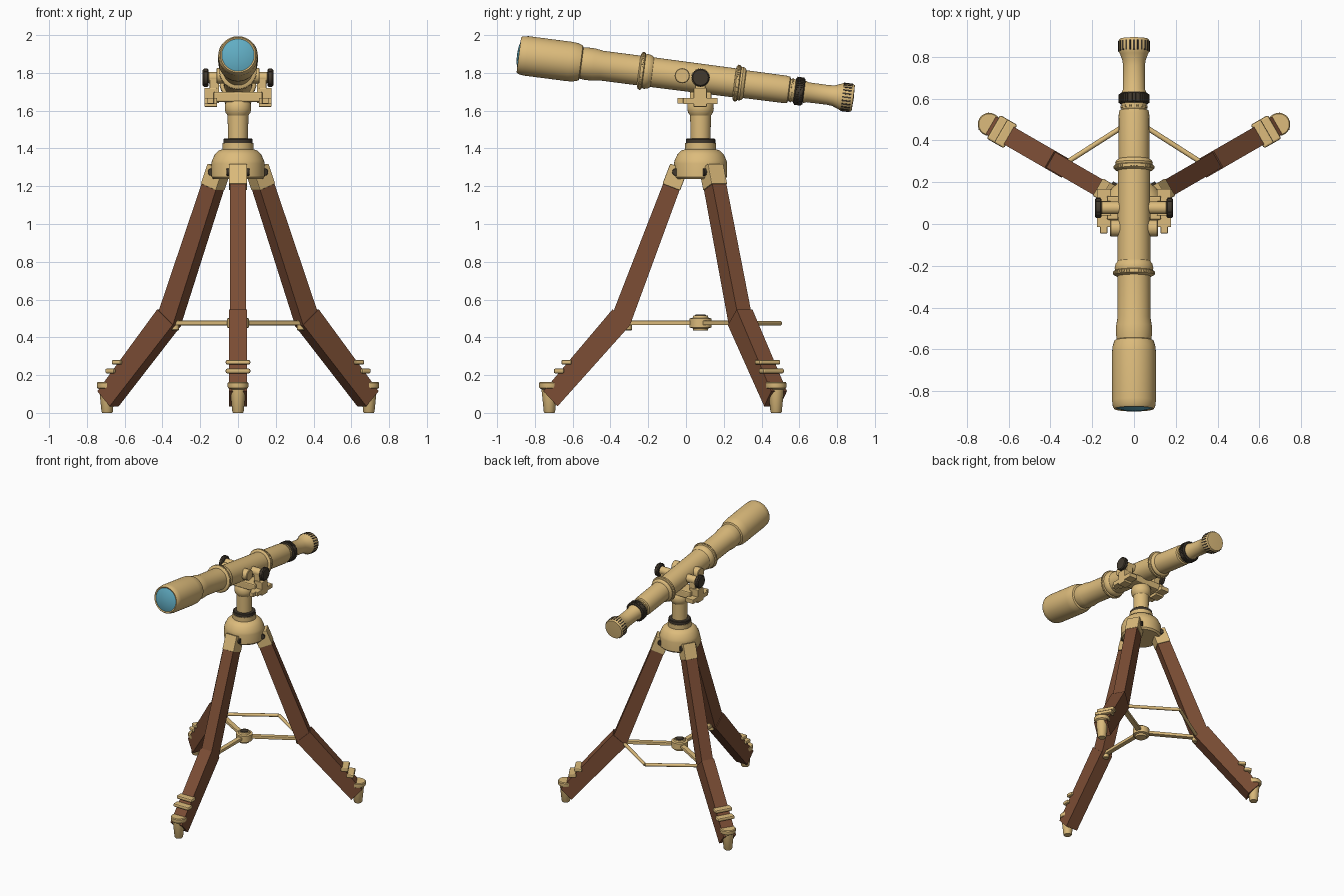
import bpy, bmesh
from math import radians, pi, cos, sin
from mathutils import Matrix, Vector

if "Cube" in bpy.data.objects:
    bpy.data.objects.remove(bpy.data.objects["Cube"])


def material(name, rgb):
    m = bpy.data.materials.new(name)
    m.diffuse_color = (*rgb, 1)
    m.use_nodes = True
    m.node_tree.nodes["Principled BSDF"].inputs["Base Color"].default_value = m.diffuse_color
    return m


BRASS = material("brass", (0.72, 0.50, 0.20))
WOOD = material("wood", (0.20, 0.075, 0.035))
DARK = material("dark_metal", (0.055, 0.042, 0.028))
GLASS = material("glass", (0.12, 0.42, 0.55))
CY = 0.077                                   # tripod centre line


def finish(name, bm, mat, matrix=Matrix(), bevel=0.0):
    bmesh.ops.recalc_face_normals(bm, faces=bm.faces)
    me = bpy.data.meshes.new(name)
    bm.to_mesh(me)
    bm.free()
    ob = bpy.data.objects.new(name, me)
    bpy.context.collection.objects.link(ob)
    ob.matrix_world = matrix
    me.materials.append(mat)
    if bevel:
        mod = ob.modifiers.new("bevel", "BEVEL")
        mod.width, mod.segments = bevel, 2
    return ob


def lathe(name, profile, mat, matrix=Matrix(), segs=48):
    """Revolve (radius, height) points about local z."""
    bm = bmesh.new()
    vs = [bm.verts.new((r, 0, h)) for r, h in profile]
    es = [bm.edges.new(p) for p in zip(vs, vs[1:])]
    bmesh.ops.spin(bm, geom=vs + es, cent=(0, 0, 0), axis=(0, 0, 1),
                   angle=2 * pi, steps=segs, use_duplicate=False)
    bmesh.ops.remove_doubles(bm, verts=bm.verts, dist=1e-5)
    ob = finish(name, bm, mat, matrix)
    bpy.context.view_layer.objects.active = ob
    bpy.ops.object.select_all(action="DESELECT")
    ob.select_set(True)
    bpy.ops.object.shade_smooth_by_angle(angle=radians(32))
    return ob


def disc(name, r, h0, h1, mat, matrix=Matrix(), c=0.004, segs=32):
    return lathe(name, [(0, h0), (r - c, h0), (r, h0 + c), (r, h1 - c), (r - c, h1), (0, h1)],
                 mat, matrix, segs)


def box(name, lo, hi, mat, matrix=Matrix(), bevel=0.0):
    lo, hi = Vector(lo), Vector(hi)
    bm = bmesh.new()
    bmesh.ops.create_cube(bm, size=1, matrix=Matrix.Translation((lo + hi) / 2)
                          @ Matrix.Diagonal((*(hi - lo), 1)))
    return finish(name, bm, mat, matrix, bevel)


def knurl(name, n, r, size, t, mat, matrix):
    """Ring of n small blocks about local z."""
    bm = bmesh.new()
    for i in range(n):
        bmesh.ops.create_cube(bm, size=1, matrix=Matrix.Rotation(2 * pi * i / n, 4, "Z")
                              @ Matrix.Translation((r, 0, t)) @ Matrix.Diagonal((*size, 1)))
    return finish(name, bm, mat, matrix)


def aim(a, b):
    """Matrix at a with local z towards b."""
    a, b = Vector(a), Vector(b)
    return Matrix.Translation(a) @ (b - a).to_track_quat("Z", "Y").to_matrix().to_4x4()


def rod(name, a, b, r, mat):
    return disc(name, r, 0, (Vector(b) - Vector(a)).length, mat, aim(a, b), 0.002, 16)


# Telescope: local z runs from the objective to the eyepiece
T = Matrix.Translation((0, -0.885, 1.895)) @ Matrix.Rotation(radians(-97.37), 4, "X")
lathe("telescope_barrel", [
    (0, 0.02), (0.086, 0.02), (0.086, 0.004), (0.094, 0), (0.101, 0.01), (0.105, 0.04), (0.105, 0.27),
    (0.103, 0.3), (0.094, 0.33), (0.083, 0.335), (0.086, 0.36), (0.086, 0.40), (0.079, 0.44),
    (0.079, 0.64), (0.09, 0.643), (0.098, 0.648), (0.098, 0.664), (0.09, 0.668), (0.093, 0.68),
    (0.088, 0.7), (0.079, 0.712), (0.077, 1.15), (0.088, 1.152), (0.095, 1.158), (0.095, 1.174),
    (0.088, 1.178), (0.09, 1.188), (0.084, 1.2), (0.074, 1.206), (0.073, 1.42), (0.07, 1.44),
    (0.06, 1.445), (0.06, 1.475), (0, 1.475)], BRASS, T)
lathe("objective_lens", [(0.087, 0.006), (0.07, 0), (0.045, -0.006), (0.02, -0.009), (0, -0.01)], GLASS, T)
disc("focus_ring", 0.071, 1.472, 1.523, DARK, T, 0.006, 48)
knurl("focus_ring_knurling", 40, 0.071, (0.008, 0.006, 0.038), 1.4975, DARK, T)
for t, r in ((0.656, 0.098), (1.166, 0.095), (1.457, 0.061)):
    knurl("barrel_ring_beading", 48, r, (0.006, 0.007, 0.01), t, BRASS, T)
lathe("eyepiece", [
    (0, 1.51), (0.058, 1.51), (0.058, 1.53), (0.053, 1.54), (0.052, 1.65), (0.055, 1.68),
    (0.066, 1.71), (0.072, 1.722), (0.074, 1.735), (0.074, 1.775), (0.069, 1.785), (0, 1.788)], BRASS, T)
knurl("eyepiece_grip_slots", 24, 0.072, (0.008, 0.008, 0.048), 1.75, DARK, T)

# Mount: trunnions, axle knobs and yoke
for s in (-1, 1):
    side = Matrix.Rotation(s * pi / 2, 4, "Y")
    disc("trunnion_cap", 0.04, 0.06, 0.115, BRASS, Matrix.Translation((0, -0.02, 1.785)) @ side)
    K = Matrix.Translation((0, CY, 1.775)) @ side
    disc("tilt_axle", 0.03, 0.06, 0.158, BRASS, K)
    disc("tilt_knob", 0.047, 0.155, 0.187, DARK, K, 0.006)
    knurl("tilt_knob_grip", 24, 0.046, (0.006, 0.006, 0.02), 0.171, DARK, K)
    x0, x1 = sorted((s * 0.10, s * 0.15))
    box("yoke_post", (x0, 0.048, 1.64), (x1, 0.103, 1.78), BRASS, bevel=0.004)
    x0, x1 = sorted((s * 0.11, s * 0.178))
    box("yoke_foot", (x0, -0.015, 1.635), (x1, 0.168, 1.668), BRASS, bevel=0.004)
    box("yoke_foot_lug", (x0, 0.04, 1.62), (x1, 0.11, 1.72), BRASS, bevel=0.004)
    box("yoke_foot_nut", (s * 0.145 - 0.017, -0.045, 1.637), (s * 0.145 + 0.017, 0, 1.668), BRASS, bevel=0.003)
box("yoke_bridge", (-0.13, 0.02, 1.645), (0.13, 0.135, 1.7), BRASS, bevel=0.008)

# Pillar and hub
C = Matrix.Translation((0, CY, 0))
lathe("pillar", [
    (0, 1.65), (0.06, 1.65), (0.068, 1.635), (0.07, 1.61), (0.066, 1.59), (0.055, 1.575),
    (0.053, 1.45), (0, 1.45)], BRASS, C)
disc("pillar_collar", 0.078, 1.425, 1.452, DARK, C, 0.004, 48)
lathe("tripod_hub", [
    (0, 1.428), (0.082, 1.428), (0.082, 1.395), (0.1, 1.39), (0.122, 1.37), (0.138, 1.335), (0.141, 1.32),
    (0.141, 1.25), (0.13, 1.238), (0, 1.238)], BRASS, C)


def loft_leg(name, rings, matrix):
    """Box beam through (inner radial, z, outer radial, z, half width) stations."""
    bm = bmesh.new()
    loops = [[bm.verts.new(p) for p in ((a, -w, za), (b, -w, zb), (b, w, zb), (a, w, za))]
             for a, za, b, zb, w in rings]
    for p, q in zip(loops, loops[1:]):
        for i in range(4):
            bm.faces.new((p[i], p[i - 1], q[i - 1], q[i]))
    bm.faces.new(loops[0])
    bm.faces.new(loops[-1])
    return finish(name, bm, WOOD, matrix)


# Three legs: local x points outwards from the tripod centre
for label, ang in (("front", -90), ("right", 30), ("left", 150)):
    L = C @ Matrix.Rotation(radians(ang), 4, "Z")
    loft_leg(label + "_upper_leg", [(0.085, 1.25, 0.172, 1.28, 0.043),
                                    (0.374, 0.463, 0.468, 0.52, 0.043)], L)
    loft_leg(label + "_lower_leg", [(0.372, 0.465, 0.466, 0.548, 0.048),
                                    (0.757, 0.035, 0.832, 0.115, 0.048)], L)
    # brass head bracket with screws
    B = L @ aim((0.155, 0, 1.195), (0.112, 0, 1.307))
    box(label + "_leg_bracket", (-0.048, -0.05, 0), (0.048, 0.05, 0.115), BRASS, B, 0.005)
    for s in (-1, 1):
        a = L @ Vector((0.13, s * 0.04, 1.275))
        b = L @ Vector((0.13, s * 0.06, 1.275))
        rod(label + "_bracket_screw", a, b, 0.02, DARK)
    # clamp bars on the outer face
    for r, z in ((0.712, 0.268), (0.752, 0.222)):
        box(label + "_leg_clamp", (r - 0.03, -0.065, z - 0.013), (r + 0.025, 0.065, z + 0.013), BRASS, L, 0.009)
    # foot
    lathe(label + "_foot", [(0, 0), (0.026, 0), (0.03, 0.006), (0.042, 0.125), (0.053, 0.132),
                            (0.055, 0.14), (0.055, 0.158), (0.05, 0.164), (0, 0.164)],
          BRASS, L @ Matrix.Translation((0.8, 0, 0)), 32)
    # spreader arm and pin
    box(label + "_spreader_arm", (0.04, -0.018, 0.464), (0.4, 0.018, 0.488), BRASS, L, 0.005)
    disc(label + "_spreader_pin", 0.022, 0.437, 0.5, BRASS, L @ Matrix.Translation((0.385, 0, 0)))

# Spreader hub and rear V rod
lathe("spreader_hub", [(0, 0.435), (0.038, 0.435), (0.042, 0.448), (0.058, 0.452), (0.058, 0.5),
                       (0.042, 0.503), (0.038, 0.515), (0, 0.515)], BRASS, C)
disc("spreader_hub_cap", 0.03, 0.51, 0.52, DARK, C)
for s in (-1, 1):
    rod("rear_spreader_rod", (s * 0.35, CY + 0.2, 0.475), (0, 0.5, 0.475), 0.012, BRASS)
